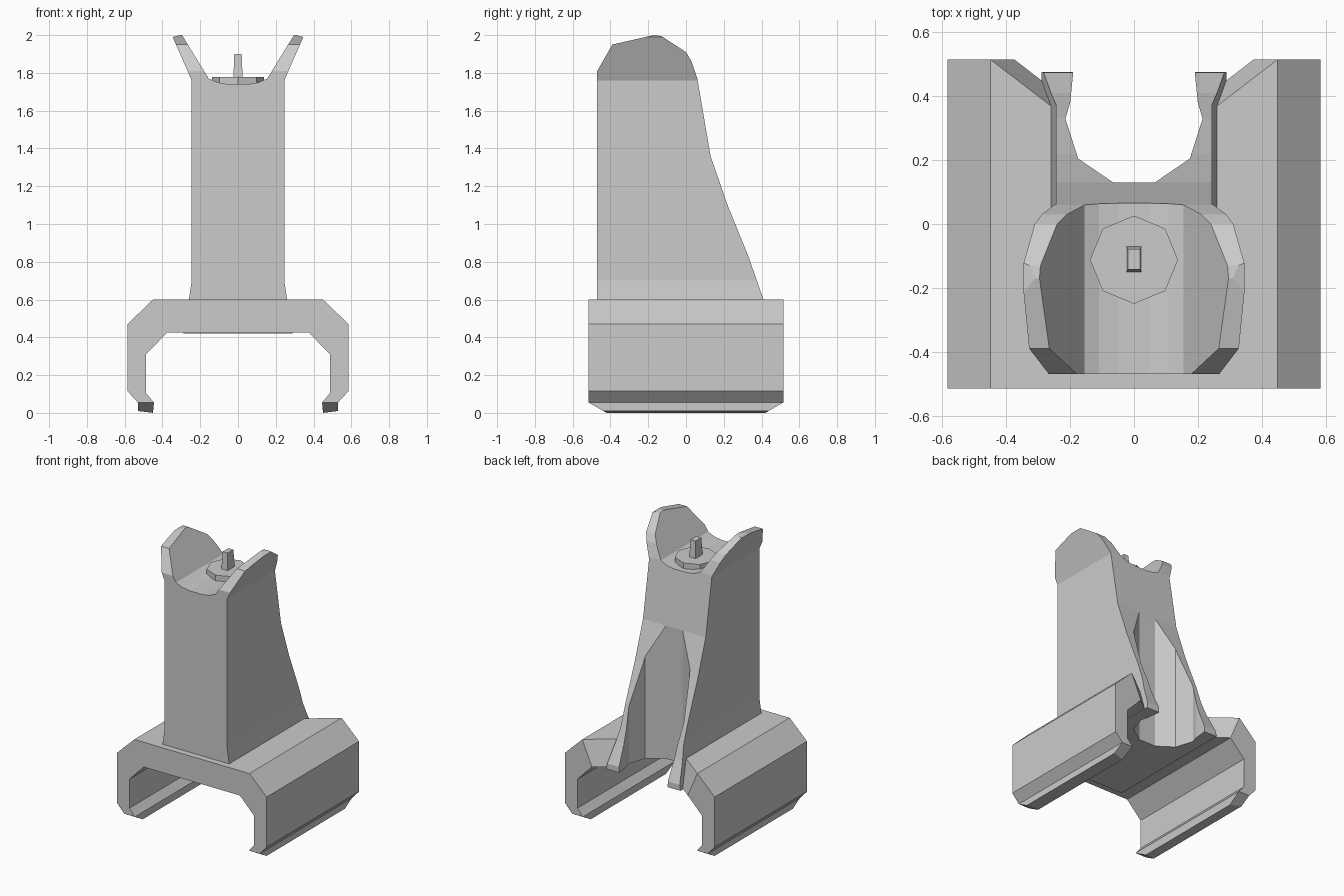
import bpy, bmesh
from mathutils import Vector

cube = bpy.data.objects.get("Cube")
if cube:
    bpy.data.objects.remove(cube, do_unlink=True)

grey = bpy.data.materials.new("plain_grey")
grey.use_nodes = True
colour = (0.6, 0.6, 0.6, 1)
grey.diffuse_color = colour
grey.node_tree.nodes["Principled BSDF"].inputs["Base Color"].default_value = colour


def add_object(name, bm):
    bmesh.ops.recalc_face_normals(bm, faces=bm.faces)
    mesh = bpy.data.meshes.new(name)
    bm.to_mesh(mesh)
    bm.free()
    mesh.materials.append(grey)
    obj = bpy.data.objects.new(name, mesh)
    bpy.context.scene.collection.objects.link(obj)
    return obj


def prism(name, points, axis, start, end):
    """Extrude a 2D outline along one axis."""
    def place(p, t):
        c = list(p)
        c.insert("xyz".index(axis), t)
        return c
    bm = bmesh.new()
    face = bm.faces.new([bm.verts.new(place(p, start)) for p in points])
    grown = bmesh.ops.extrude_face_region(bm, geom=[face])["geom"]
    moved = [v for v in grown if isinstance(v, bmesh.types.BMVert)]
    bmesh.ops.translate(bm, verts=moved, vec=Vector(place((0, 0), end - start)))
    return add_object(name, bm)


def boolean(obj, cutter, operation):
    mod = obj.modifiers.new(cutter.name, "BOOLEAN")
    mod.operation, mod.object, mod.solver = operation, cutter, "EXACT"
    cutter.hide_render = True
    cutter.hide_viewport = True


def mirrored(half):
    """Complete an outline from its +x half."""
    return half + [(-x, v) for x, v in reversed(half)]


# Vertical channel that hollows the back of the tower and base
channel = prism("channel_cutter", mirrored(
    [(0.065, 0.13), (0.175, 0.205), (0.215, 0.33), (0.2, 0.38), (0.19, 0.48), (0.19, 0.7)]),
    "z", 0.2, 1.7)

# Rail clamp: front outline trimmed by a side outline
clamp = prism("rail_clamp", mirrored(
    [(0.45, 0.6), (0.585, 0.47), (0.585, 0.115), (0.53, 0.055), (0.53, 0.01),
     (0.45, 0), (0.445, 0.055), (0.487, 0.105), (0.487, 0.31), (0.375, 0.425)]),
    "y", -0.515, 0.515)
feet = prism("foot_trim", [(-0.6, 0.7), (-0.6, 0.055), (-0.515, 0.055), (-0.42, 0),
                           (0.42, 0), (0.515, 0.055), (0.6, 0.055), (0.6, 0.7)],
             "x", -1, 1)
boolean(clamp, feet, "INTERSECT")

# Sloping V notch in the back of the clamp
bm = bmesh.new()
for z in (0.35, 0.7):
    shift = (z - 0.6) * 0.43
    apex = 0.17 - shift * 0.76
    side = 0.45 + shift + 0.24
    for x, y in ((0, apex), (side, 0.7), (-side, 0.7)):
        bm.verts.new((x, y, z))
bmesh.ops.convex_hull(bm, input=bm.verts)
notch = add_object("notch_cutter", bm)
boolean(clamp, notch, "DIFFERENCE")
boolean(clamp, channel, "DIFFERENCE")

# Tower with splayed ears: front outline trimmed by a side outline
tower = prism("sight_tower", mirrored(
    [(0.05, 1.74), (0.11, 1.75), (0.155, 1.77), (0.298, 2.003), (0.346, 1.99),
     (0.245, 1.76), (0.245, 0.7), (0.26, 0.6), (0.29, 0.42)]),
    "y", -0.7, 0.7)
side = prism("tower_trim", [
    (-0.47, 0.3), (-0.47, 1.81), (-0.39, 1.95), (-0.17, 2), (-0.13, 1.995), (0, 1.91),
    (0.03, 1.86), (0.06, 1.77), (0.13, 1.36), (0.22, 1.1), (0.33, 0.83), (0.41, 0.6),
    (0.475, 0.46), (0.48, 0.3)], "x", -1, 1)
boolean(tower, side, "INTERSECT")
boolean(tower, channel, "DIFFERENCE")

# Adjusting disc, eight sided
bm = bmesh.new()
bmesh.ops.create_cone(bm, cap_ends=True, segments=8, radius1=0.138, radius2=0.138, depth=0.045)
bmesh.ops.translate(bm, verts=bm.verts, vec=(0, -0.112, 1.757))
add_object("adjusting_disc", bm)

# Tapered sight post
bm = bmesh.new()
bmesh.ops.create_cube(bm, size=1)
for v in bm.verts:
    taper = 0.78 if v.co.z > 0 else 1
    v.co = (v.co.x * 0.05 * taper, v.co.y * 0.082 * taper - 0.111, v.co.z * 0.14 + 1.83)
add_object("sight_post", bm)
